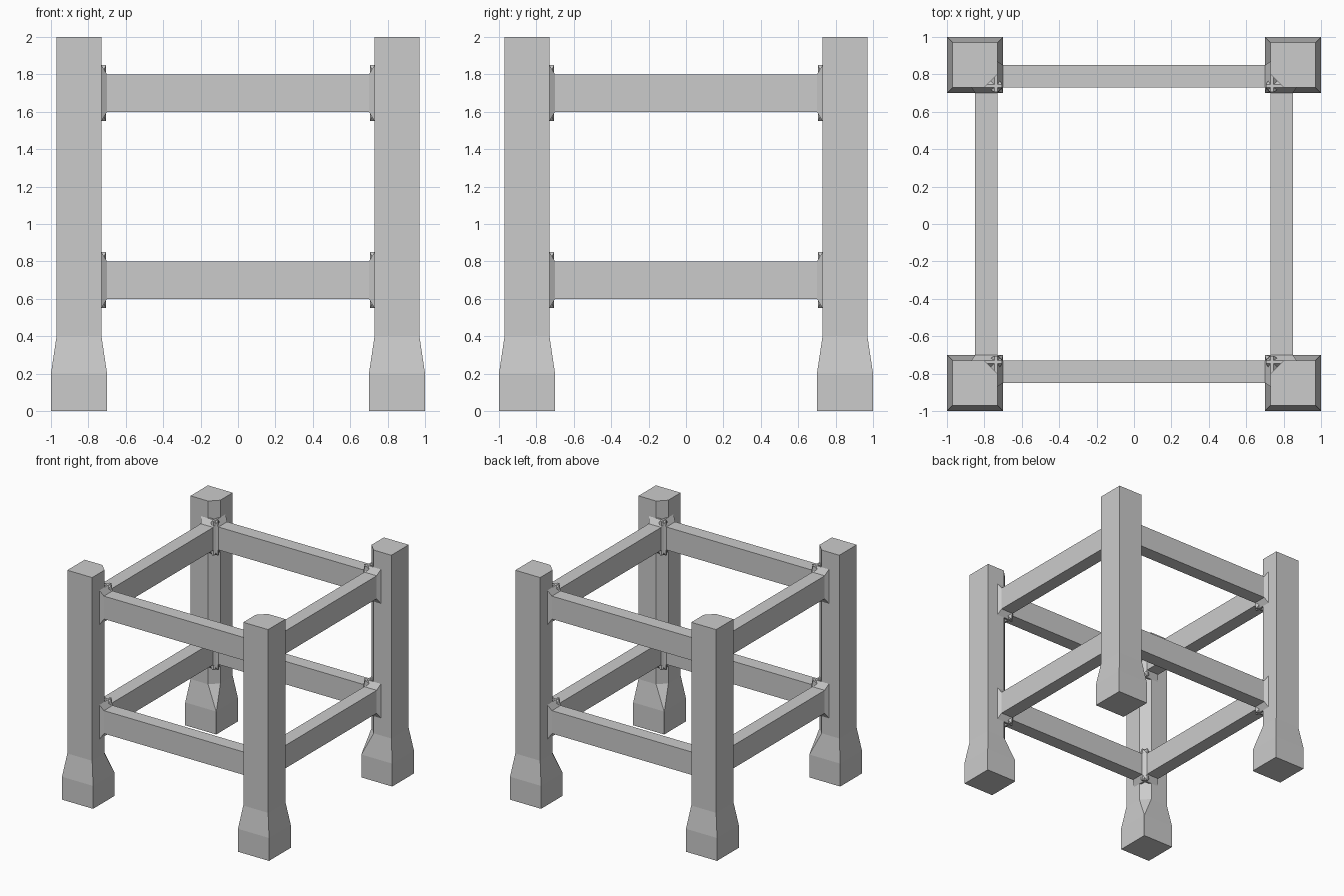
import bpy, bmesh
from math import pi
from mathutils import Matrix

if "Cube" in bpy.data.objects:
    bpy.data.objects.remove(bpy.data.objects["Cube"])


def loft(name, rings):
    """Skin a stack of equal-length vertex rings into a closed solid."""
    bm = bmesh.new()
    loops = [[bm.verts.new(p) for p in r] for r in rings]
    n = len(loops[0])
    for a, b in zip(loops, loops[1:]):
        for i in range(n):
            j = (i + 1) % n
            bm.faces.new((a[i], a[j], b[j], b[i]))
    bm.faces.new(loops[0][::-1])
    bm.faces.new(loops[-1])
    bmesh.ops.recalc_face_normals(bm, faces=bm.faces)
    me = bpy.data.meshes.new(name)
    bm.to_mesh(me)
    bm.free()
    ob = bpy.data.objects.new(name, me)
    bpy.context.collection.objects.link(ob)
    return ob


def leg_ring(half, chamfer, z, c=0.85):
    """Square section with its inward corner trimmed."""
    a, b = c - half, c + half
    return [(a + chamfer, a, z), (b, a, z), (b, b, z), (a, b, z), (a, a + chamfer, z)]


def rail_ring(x, flare, z):
    """Rail section; flare widens it where it meets a leg."""
    y0, y1 = -0.85 - flare * 0.4, -0.73 + flare * 0.5
    z0, z1 = z - flare, z + 0.2 + flare
    return [(x, y0, z0), (x, y1, z0), (x, y1, z1), (x, y0, z1)]


# Legs: wide block foot, taper, straight post with trimmed inner corner
for i, side in enumerate(("back_right", "back_left", "front_left", "front_right")):
    leg = loft(side + "_leg", [leg_ring(0.15, 0.002, 0), leg_ring(0.15, 0.002, 0.2),
                               leg_ring(0.12, 0.07, 0.4), leg_ring(0.12, 0.07, 2.0)])
    leg.data.transform(Matrix.Rotation(i * pi / 2, 4, 'Z'))

# Rails: two square frames with small flared joints at the legs
stations = [(-0.79, 0.0), (-0.745, 0.05), (-0.73, 0.05), (-0.70, 0.0),
            (0.70, 0.0), (0.73, 0.05), (0.745, 0.05), (0.79, 0.0)]
for level, z in (("lower", 0.6), ("upper", 1.6)):
    for i, side in enumerate(("front", "right", "back", "left")):
        rail = loft(f"{level}_{side}_rail", [rail_ring(x, f, z) for x, f in stations])
        rail.data.transform(Matrix.Rotation(i * pi / 2, 4, 'Z'))
